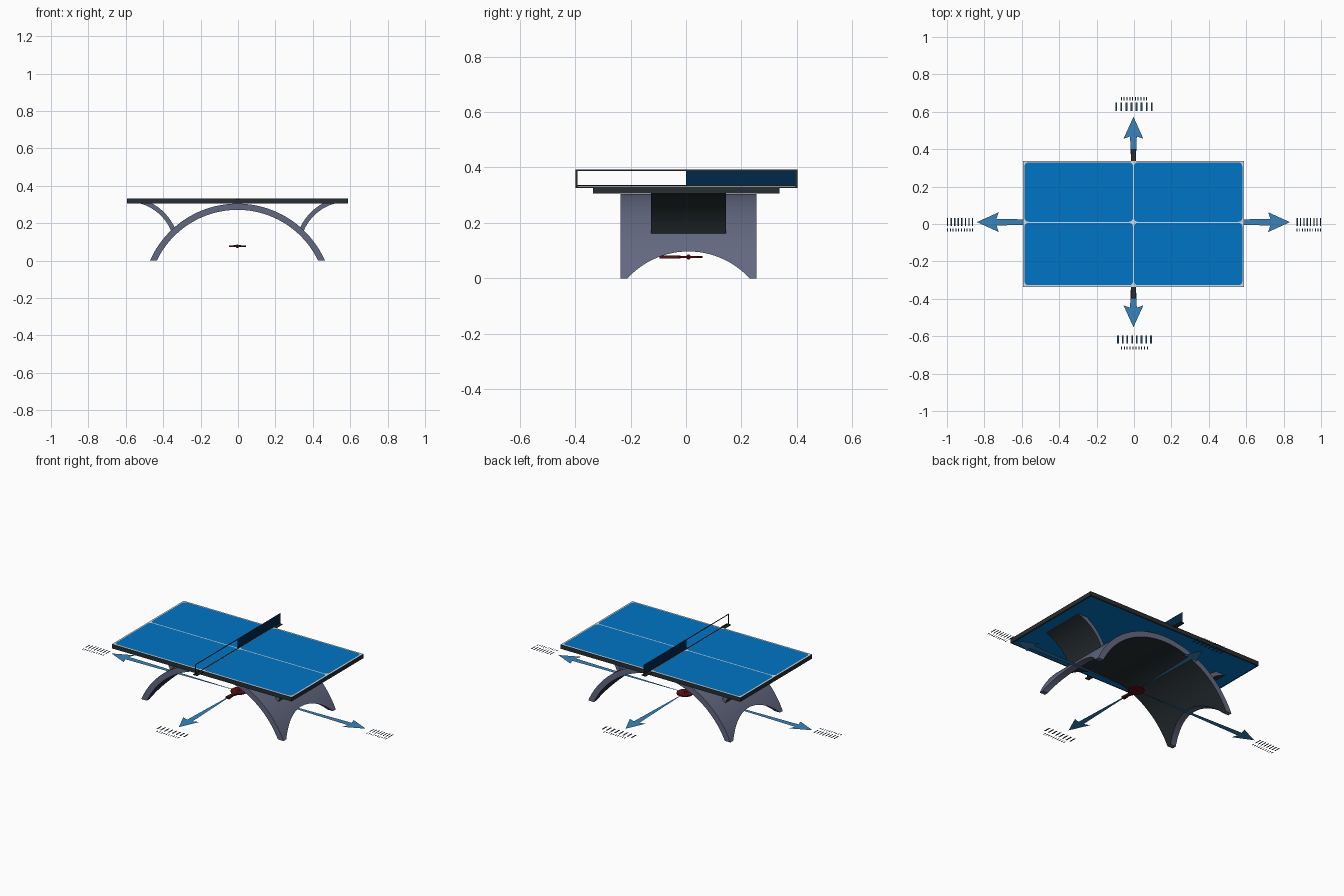
import bpy, bmesh, math

if "Cube" in bpy.data.objects:
    bpy.data.objects.remove(bpy.data.objects["Cube"])

CX, CY = -0.003, 0.001      # table centre
AY = 0.010                  # centre line of the compass arrows
ARROW_Z = 0.078             # height of the compass plates and the paddle


def mat(name, r, g, b):
    m = bpy.data.materials.new(name)
    m.diffuse_color = (r, g, b, 1)
    m.use_nodes = True
    m.node_tree.nodes["Principled BSDF"].inputs["Base Color"].default_value = m.diffuse_color
    return m


BLUE = mat("table_blue", 0.0, 0.178, 0.56)
DARK = mat("charcoal", 0.020, 0.028, 0.032)
GREY = mat("slate_grey", 0.125, 0.14, 0.22)
LINE = mat("line_white", 0.68, 0.70, 0.74)
NET = mat("net_navy", 0.0, 0.021, 0.07)
ARROW = mat("arrow_blue", 0.04, 0.23, 0.50)
LABEL = mat("label_navy", 0.022, 0.07, 0.14)
RED = mat("paddle_red", 0.11, 0.004, 0.008)
BROWN = mat("handle_maroon", 0.07, 0.008, 0.008)


def finish(name, bm, mats, smooth=False, solid=True):
    if solid:
        bmesh.ops.recalc_face_normals(bm, faces=bm.faces)
    me = bpy.data.meshes.new(name)
    bm.to_mesh(me)
    bm.free()
    for m in mats:
        me.materials.append(m)
    ob = bpy.data.objects.new(name, me)
    bpy.context.collection.objects.link(ob)
    if smooth:
        shade(ob)
    return ob


def select(ob):
    bpy.ops.object.select_all(action='DESELECT')
    ob.select_set(True)
    bpy.context.view_layer.objects.active = ob


def shade(ob):
    select(ob)
    bpy.ops.object.shade_smooth_by_angle(angle=math.radians(30))


def boxes(name, material, *specs):
    bm = bmesh.new()
    for x0, x1, y0, y1, z0, z1 in specs:
        for v in bmesh.ops.create_cube(bm, size=1)["verts"]:
            v.co = (x1 if v.co.x > 0 else x0, y1 if v.co.y > 0 else y0, z1 if v.co.z > 0 else z0)
    return finish(name, bm, [material])


def sheets(name, material, z, *outlines):
    """Flat faces facing up (outlines run counter-clockwise)."""
    bm = bmesh.new()
    for pts in outlines:
        bm.faces.new([bm.verts.new((x, y, z)) for x, y in pts])
    return finish(name, bm, [material], solid=False)


def rect(x0, x1, y0, y1):
    return [(x0, y0), (x1, y0), (x1, y1), (x0, y1)]


def prism(name, pts, z0, z1, material, smooth=False):
    """Ground outline given a thickness."""
    bm = bmesh.new()
    f = bm.faces.new([bm.verts.new((x, y, z0)) for x, y in pts])
    for v in bmesh.ops.extrude_face_region(bm, geom=[f])["geom"]:
        if isinstance(v, bmesh.types.BMVert):
            v.co.z = z1
    return finish(name, bm, [material], smooth)


def arc(cx, cz, r, a0, a1, n):
    return [(cx + r * math.cos(a0 + (a1 - a0) * i / n),
             cz + r * math.sin(a0 + (a1 - a0) * i / n)) for i in range(n + 1)]


def rounded(x0, x1, y0, y1, r):
    q, pts = math.pi / 2, []
    for k, (x, y) in enumerate(((x1 - r, y1 - r), (x0 + r, y1 - r), (x0 + r, y0 + r), (x1 - r, y0 + r))):
        pts += arc(x, y, r, k * q, (k + 1) * q, 6)
    return pts


def band(name, outer, inner, y0, y1):
    """Curved slab between two arcs; the hollow side is charcoal."""
    bm = bmesh.new()
    rows = [[bm.verts.new((CX + x, y, z)) for x, z in pts]
            for pts, y in ((outer, y0), (outer, y1), (inner, y1), (inner, y0))]
    for k in range(4):
        a, b = rows[k], rows[(k + 1) % 4]
        for i in range(len(a) - 1):
            f = bm.faces.new((a[i], a[i + 1], b[i + 1], b[i]))
            f.material_index = 1 if k == 2 else 0
    for i in (0, -1):
        bm.faces.new([r[i] for r in rows])
    return finish(name, bm, [GREY, DARK])


# Main arched base, with arched notches cut through both legs
ZC, RO, RI = -0.2065, 0.5115, 0.478
ao, ai = math.asin(-ZC / RO), math.asin(-ZC / RI)
base = band("arched_base", arc(0, ZC, RO, ao, math.pi - ao, 48),
            arc(0, ZC, RI, ai, math.pi - ai, 48), -0.237, 0.255)
bm = bmesh.new()
ring = [bm.verts.new((-1, 0.009 + y, z)) for y, z in arc(0, -0.201, 0.298, 0, 2 * math.pi, 96)[:-1]]
f = bm.faces.new(ring)
for g in bmesh.ops.extrude_face_region(bm, geom=[f])["geom"]:
    if isinstance(g, bmesh.types.BMVert):
        g.co.x = 1
cutter = finish("notch_cutter", bm, [GREY])
mod = base.modifiers.new("notch", 'BOOLEAN')
mod.operation, mod.solver, mod.object = 'DIFFERENCE', 'EXACT', cutter
select(base)
bpy.ops.object.modifier_apply(modifier="notch")
bpy.data.objects.remove(cutter)
shade(base)

# Curved struts from the arch out to the table ends
for side, s in (("west", 1), ("east", -1)):
    def strut_arc(r, z_top, z_low):
        a0, a1 = math.asin((z_top - 0.06) / r), math.asin((z_low - 0.06) / r)
        return [(s * x, z) for x, z in arc(-0.59, 0.06, r, a0, a1, 20)]
    shade(band(side + "_strut", strut_arc(0.28, 0.307, 0.165), strut_arc(0.2555, 0.307, 0.150), -0.126, 0.144))

# Table slab with a white line sheet and four blue panels with rounded corners
HX, HY = 0.591, 0.337
X0, X1, Y0, Y1 = CX - HX, CX + HX, CY - HY, CY + HY
boxes("table_slab", DARK, (X0, X1, Y0, Y1, 0.306, 0.331))
sheets("table_lines", LINE, 0.3316, rect(X0, X1, Y0, Y1))
B, G, LY = 0.009, 0.003, 0.009
sheets("table_panels", BLUE, 0.3323, *[
    rounded(xa, xb, ya, yb, 0.02)
    for xa, xb in ((X0 + B, CX - G), (CX + G, X1 - B))
    for ya, yb in ((Y0 + B, LY - G), (LY + G, Y1 - B))])
sheets("table_underside", BLUE, 0.3053, rect(X0 + 0.01, X1 - 0.01, Y0 + 0.01, Y1 - 0.01)[::-1])

# Net: frame all the way across, mesh panel on the north half
NY0, NY1, T = -0.398, 0.402, 0.0008
boxes("net_frame", DARK,
      (CX - T, CX + T, NY0, NY1, 0.387, 0.392),
      (CX - T, CX + T, NY0, NY1, 0.3325, 0.336),
      (CX - T, CX + T, NY0, NY0 + 0.007, 0.329, 0.392),
      (CX - T, CX + T, NY1 - 0.007, NY1, 0.329, 0.392))
boxes("net_panel", NET, (CX - 0.0007, CX + 0.0007, 0.0, NY1 - 0.006, 0.335, 0.388))
boxes("net_brackets", DARK,
      (CX - 0.013, CX + 0.013, NY0, Y0 + 0.002, 0.326, 0.331),
      (CX - 0.013, CX + 0.013, Y1 - 0.002, NY1, 0.326, 0.331))

# Direction arrows: flat tapering shaft with a swept head
for name, ang, tip in (("east", 0, 0.837), ("north", 90, 0.563), ("west", 180, 0.837), ("south", 270, 0.562)):
    hb = tip - 0.105
    shape = [(0.04, -0.002), (hb, -0.018), (hb - 0.012, -0.053), (tip, 0),
             (hb - 0.012, 0.053), (hb, 0.018), (0.04, 0.002)]
    c, s = math.cos(math.radians(ang)), math.sin(math.radians(ang))
    sheets(name + "_arrow", ARROW, ARROW_Z, [(CX + x * c - y * s, AY + x * s + y * c) for x, y in shape])


# Plain marker dashes beyond each arrow (large row and small row)
def dashes(x0, x1, y0, y1, n):
    d = (x1 - x0) / n * 0.38
    step = (x1 - x0 - d) / (n - 1)
    return [rect(x0 + i * step, x0 + i * step + d, y0, y1) for i in range(n)]


for name, big, small in (
        ("west", (-1.0, -0.86, -0.01, 0.033), (-1.0, -0.86, -0.04, -0.023)),
        ("east", (0.87, 1.0, -0.01, 0.033), (0.87, 1.0, -0.04, -0.023)),
        ("north", (-0.1, 0.1, 0.605, 0.65), (-0.07, 0.07, 0.66, 0.678)),
        ("south", (-0.09, 0.095, -0.64, -0.597), (-0.07, 0.075, -0.672, -0.654))):
    sheets(name + "_marker", LABEL, ARROW_Z, *dashes(*big, 8), *dashes(*small, 10))

# Paddle lying at the centre, handle to the south, ball on top
prism("paddle_blade", arc(CX, 0.014, 0.045, 0, 2 * math.pi, 32)[:-1], ARROW_Z - 0.004, ARROW_Z + 0.003, RED, True)
prism("paddle_handle", [(CX - 0.012, -0.096), (CX + 0.012, -0.096), (CX + 0.008, -0.05), (CX + 0.02, -0.02),
                        (CX - 0.02, -0.02), (CX - 0.008, -0.05)], ARROW_Z - 0.006, ARROW_Z + 0.005, BROWN)
bm = bmesh.new()
bmesh.ops.create_uvsphere(bm, u_segments=16, v_segments=10, radius=0.009)
bmesh.ops.translate(bm, verts=bm.verts, vec=(CX, 0.009, ARROW_Z - 0.001))
finish("ball", bm, [RED], True)
